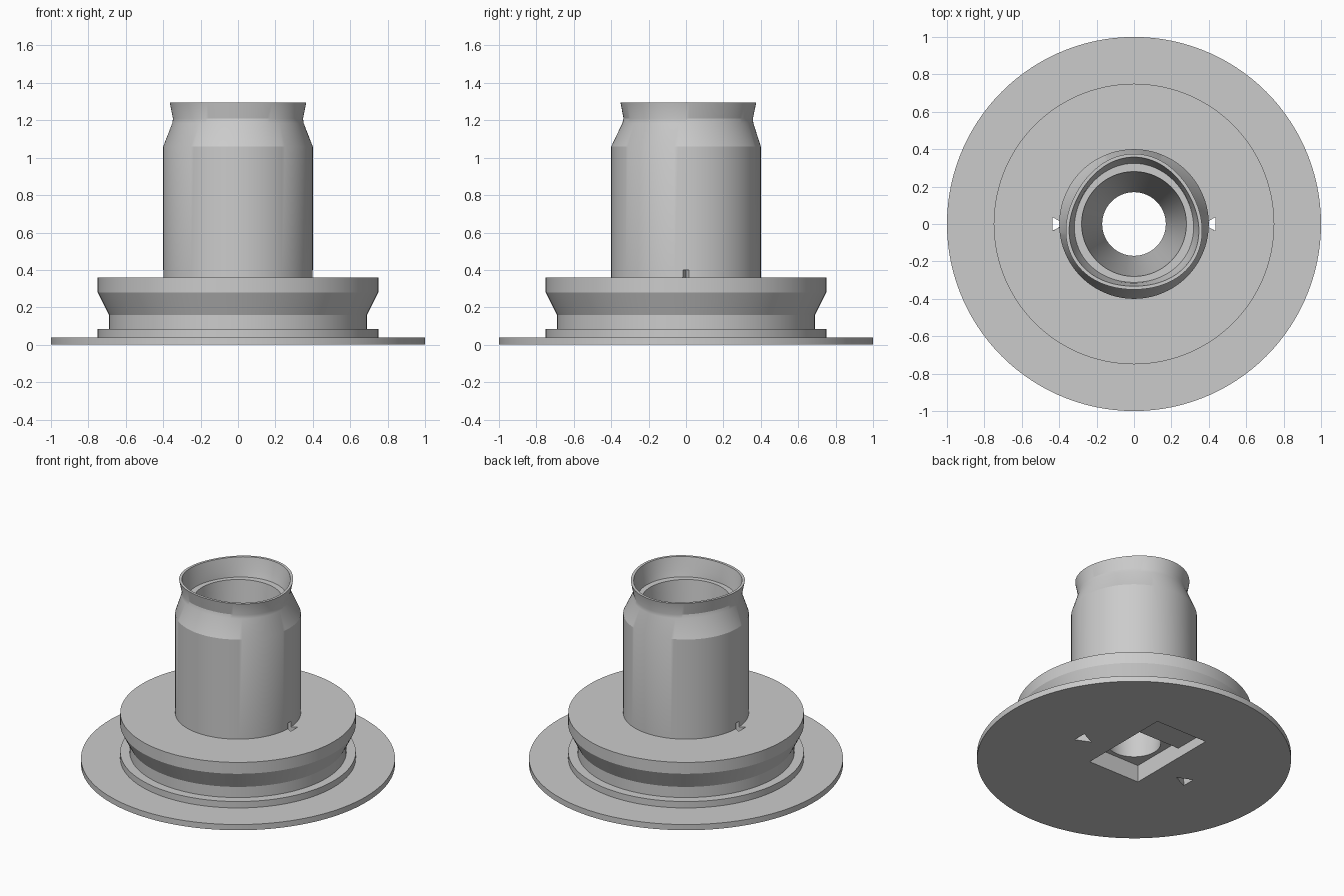
import bpy, bmesh, math

if "Cube" in bpy.data.objects:
    bpy.data.objects.remove(bpy.data.objects["Cube"], do_unlink=True)

grey = bpy.data.materials.new("plain_grey")
grey.use_nodes = True
COLOUR = (0.6, 0.6, 0.6, 1)
grey.diffuse_color = COLOUR
grey.node_tree.nodes["Principled BSDF"].inputs["Base Color"].default_value = COLOUR


def make_object(name, bm):
    bmesh.ops.recalc_face_normals(bm, faces=bm.faces)
    mesh = bpy.data.meshes.new(name)
    bm.to_mesh(mesh)
    bm.free()
    mesh.materials.append(grey)
    ob = bpy.data.objects.new(name, mesh)
    bpy.context.collection.objects.link(ob)
    return ob


def lathe(name, profile, steps=120):
    """Spin a closed profile of (radius, height, three-lobe swell)."""
    bm = bmesh.new()
    rings = []
    for i in range(steps):
        a = 2 * math.pi * i / steps
        ring = []
        for r, z, lobe in profile:
            d = r + lobe * math.cos(3 * (a - math.pi / 2))
            ring.append(bm.verts.new((d * math.cos(a), d * math.sin(a), z)))
        rings.append(ring)
    n = len(profile)
    for i in range(steps):
        p, q = rings[i], rings[(i + 1) % steps]
        for j in range(n):
            k = (j + 1) % n
            bm.faces.new((p[j], q[j], q[k], p[k]))
    return make_object(name, bm)


def prism(name, bottom, top, z0, z1):
    """Solid between two matching outlines."""
    bm = bmesh.new()
    lo = [bm.verts.new((x, y, z0)) for x, y in bottom]
    hi = [bm.verts.new((x, y, z1)) for x, y in top]
    bm.faces.new(lo)
    bm.faces.new(hi)
    for i in range(len(lo)):
        j = (i + 1) % len(lo)
        bm.faces.new((lo[i], lo[j], hi[j], hi[i]))
    return make_object(name, bm)


def rect(x0, x1, y0, y1):
    return [(x0, y0), (x1, y0), (x1, y1), (x0, y1)]


def triangle(side, tip, back, half):
    return [(side * tip, 0), (side * back, -half), (side * back, half)]


# Flange, grooved hub, tube with lobed lip, and tapering bore
body = lathe("flanged_tube", [
    (1, 0, 0), (1, 0.04, 0),
    (0.75, 0.04, 0), (0.75, 0.085, 0),
    (0.69, 0.085, 0), (0.69, 0.16, 0), (0.75, 0.28, 0), (0.75, 0.36, 0),
    (0.4, 0.36, 0), (0.4, 1.06, 0),
    (0.35, 1.185, 0.01), (0.346, 1.21, 0.012), (0.363, 1.295, 0.0125),
    (0.345, 1.295, 0.0125), (0.328, 1.21, 0.012), (0.318, 1.165, 0.006),
    (0.28, 1.165, 0), (0.17, 0.12, 0), (0.17, 0, 0),
])

# Square pocket and side channel underneath, and two wedge holes
cutters = [
    prism("pocket_cutter", rect(-0.2, 0.2, -0.2, 0.2), rect(-0.2, 0.2, -0.2, 0.2), -0.05, 0.12),
    prism("channel_cutter", rect(-0.2, 0.2, 0.1, 0.47), rect(-0.2, 0.2, 0.1, 0.47), -0.05, 0.07),
]
for side in (-1, 1):
    cutters.append(prism("wedge_cutter", triangle(side, 0.35, 0.455, 0.048),
                         triangle(side, 0.37, 0.435, 0.036), -0.02, 0.4))

# Cut the openings, then discard the cutters
bpy.context.view_layer.objects.active = body
body.select_set(True)
for cutter in cutters:
    cutter.hide_render = True
    mod = body.modifiers.new("opening", "BOOLEAN")
    mod.operation = "DIFFERENCE"
    mod.solver = "EXACT"
    mod.object = cutter
    bpy.ops.object.modifier_apply(modifier=mod.name)
    bpy.data.objects.remove(cutter, do_unlink=True)

bpy.ops.object.shade_smooth_by_angle(angle=math.radians(20))
